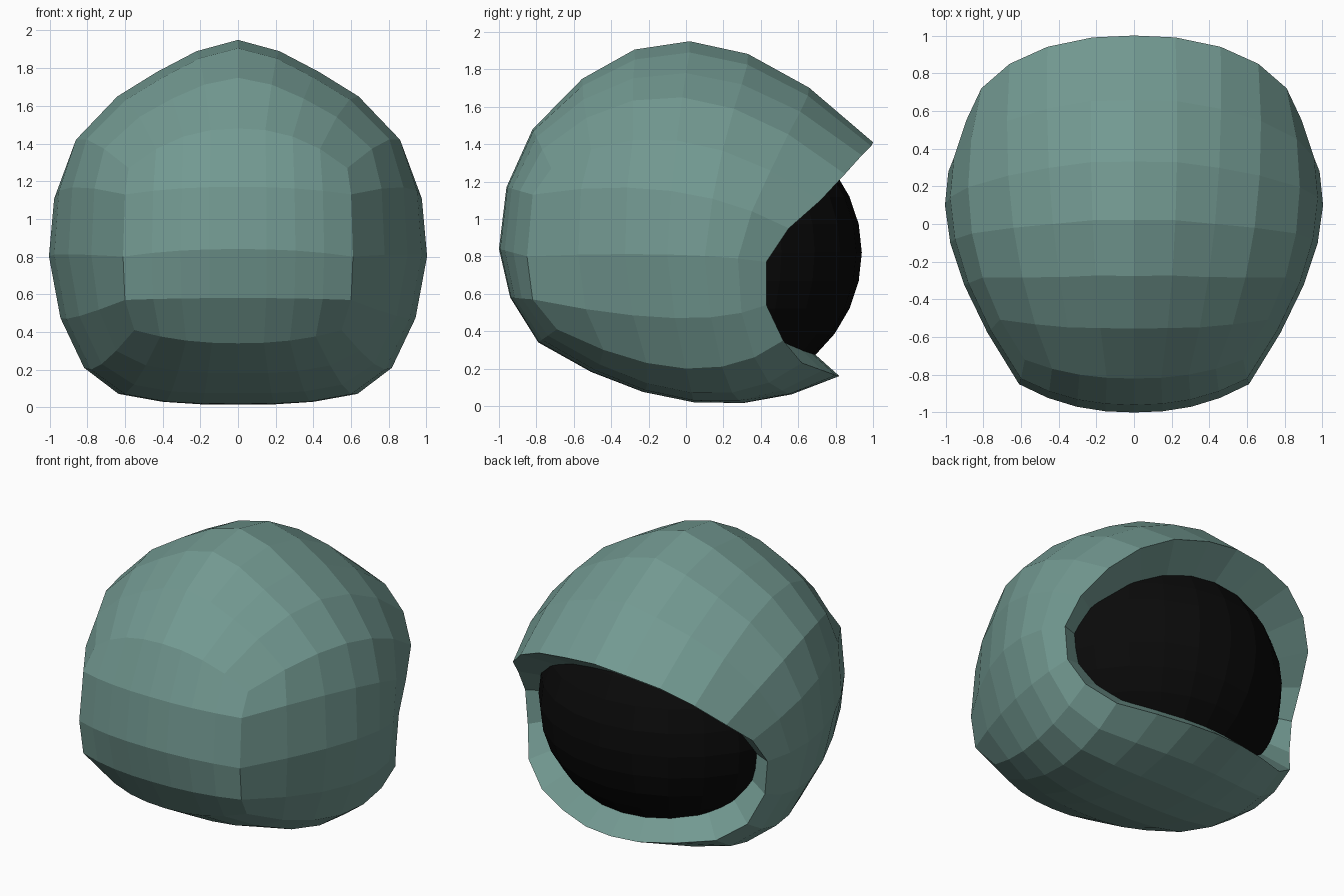
import bpy
import bmesh
from mathutils import Vector

cube = bpy.data.objects.get("Cube")
if cube:
    bpy.data.objects.remove(cube)


def material(name, colour, rough):
    mat = bpy.data.materials.new(name)
    mat.use_nodes = True
    mat.diffuse_color = (*colour, 1)
    shader = mat.node_tree.nodes["Principled BSDF"]
    shader.inputs["Base Color"].default_value = (*colour, 1)
    shader.inputs["Roughness"].default_value = rough
    return mat


def make_object(name, bm, mat):
    mesh = bpy.data.meshes.new(name)
    bm.to_mesh(mesh)
    bm.free()
    mesh.materials.append(mat)
    obj = bpy.data.objects.new(name, mesh)
    bpy.context.collection.objects.link(obj)
    return obj


teal = material("muted teal", (0.17, 0.32, 0.285), 0.8)
black = material("black", (0.003, 0.003, 0.003), 0.8)

# Proportions of the dark inner ball
BALL_CENTRE = Vector((0, 0.08, 0.82))
BALL_RADII = Vector((0.88, 0.86, 0.78))

# Front panel: centre column and outer column, top to bottom
panel_centre = [(0, -0.82, 1.48), (0, -0.96, 1.17), (0, -1, 0.84),
                (0, -0.94, 0.58), (0, -0.79, 0.34)]
panel_edge = [(0.58, -0.72, 1.27), (0.6, -0.82, 1.13), (0.61, -0.85, 0.8),
              (0.6, -0.82, 0.57), (0.55, -0.69, 0.41)]

# Half section around the middle, from crown to underside
middle = [(0, 0.02, 1.95), (0.22, 0.02, 1.89), (0.43, 0, 1.78), (0.64, -0.02, 1.65),
          (0.86, -0.05, 1.42), (0.95, -0.08, 1.15), (0.975, -0.1, 0.81),
          (0.91, -0.06, 0.47), (0.78, 0, 0.2), (0.6, 0.03, 0.07),
          (0.38, 0.04, 0.03), (0.19, 0.04, 0.02), (0, 0.04, 0.02)]

# Half outline of the slanted opening, from brim to chin
rim = [(0, 1, 1.41), (0.22, 0.99, 1.39), (0.46, 0.94, 1.34), (0.66, 0.85, 1.24),
       (0.81, 0.72, 1.1), (0.89, 0.55, 0.95), (0.92, 0.43, 0.77),
       (0.9, 0.43, 0.54), (0.83, 0.52, 0.35), (0.66, 0.62, 0.23),
       (0.42, 0.73, 0.19), (0.2, 0.8, 0.165), (0, 0.82, 0.16)]


def panel_point(centre, edge, a):
    point = Vector(centre).lerp(Vector(edge), a ** 2.3)
    point.x = edge[0] * a
    return point


def arc_point(a, b, c, t):
    """Point on the parabola through three section points."""
    return (Vector(a) * (2 * (t - 0.5) * (t - 1)) + Vector(b) * (4 * t * (1 - t))
            + Vector(c) * (2 * t * (t - 0.5)))


def to_ball(point):
    """Draw a rim point inward until it meets the ball."""
    d = Vector(point) - BALL_CENTRE
    size = Vector([d[i] / BALL_RADII[i] for i in range(3)]).length
    return BALL_CENTRE + d * (0.97 / size)


def bridge(bm, first, second):
    for i in range(len(first) - 1):
        bm.faces.new((first[i], first[i + 1], second[i + 1], second[i]))


# Hood shell: front panel, then rings swept back to the opening
bm = bmesh.new()
grid = [[bm.verts.new(panel_point(c, e, a / 4)) for a in range(5)]
        for c, e in zip(panel_centre, panel_edge)]
for upper, lower in zip(grid, grid[1:]):
    bridge(bm, lower, upper)
ring = grid[0] + [row[-1] for row in grid[1:-1]] + grid[-1][::-1]
start = [v.co.copy() for v in ring]
for step in range(1, 7):
    following = [bm.verts.new(arc_point(a, b, c, step / 6))
                 for a, b, c in zip(start, middle, rim)]
    bridge(bm, ring, following)
    ring = following

# Inner lip from the rim to the ball
bridge(bm, ring, [bm.verts.new(to_ball(v.co)) for v in ring])
bmesh.ops.recalc_face_normals(bm, faces=bm.faces[:])
bm.faces.ensure_lookup_table()
if bm.faces[0].normal.y > 0:
    bmesh.ops.reverse_faces(bm, faces=bm.faces[:])
hood = make_object("hood_shell", bm, teal)
mirror = hood.modifiers.new("mirror", 'MIRROR')
mirror.use_clip = True

# Dark ball filling the opening
bm = bmesh.new()
bmesh.ops.create_uvsphere(bm, u_segments=24, v_segments=16, radius=1)
bmesh.ops.scale(bm, vec=BALL_RADII, verts=bm.verts)
bmesh.ops.translate(bm, vec=BALL_CENTRE, verts=bm.verts)
make_object("inner_ball", bm, black)
